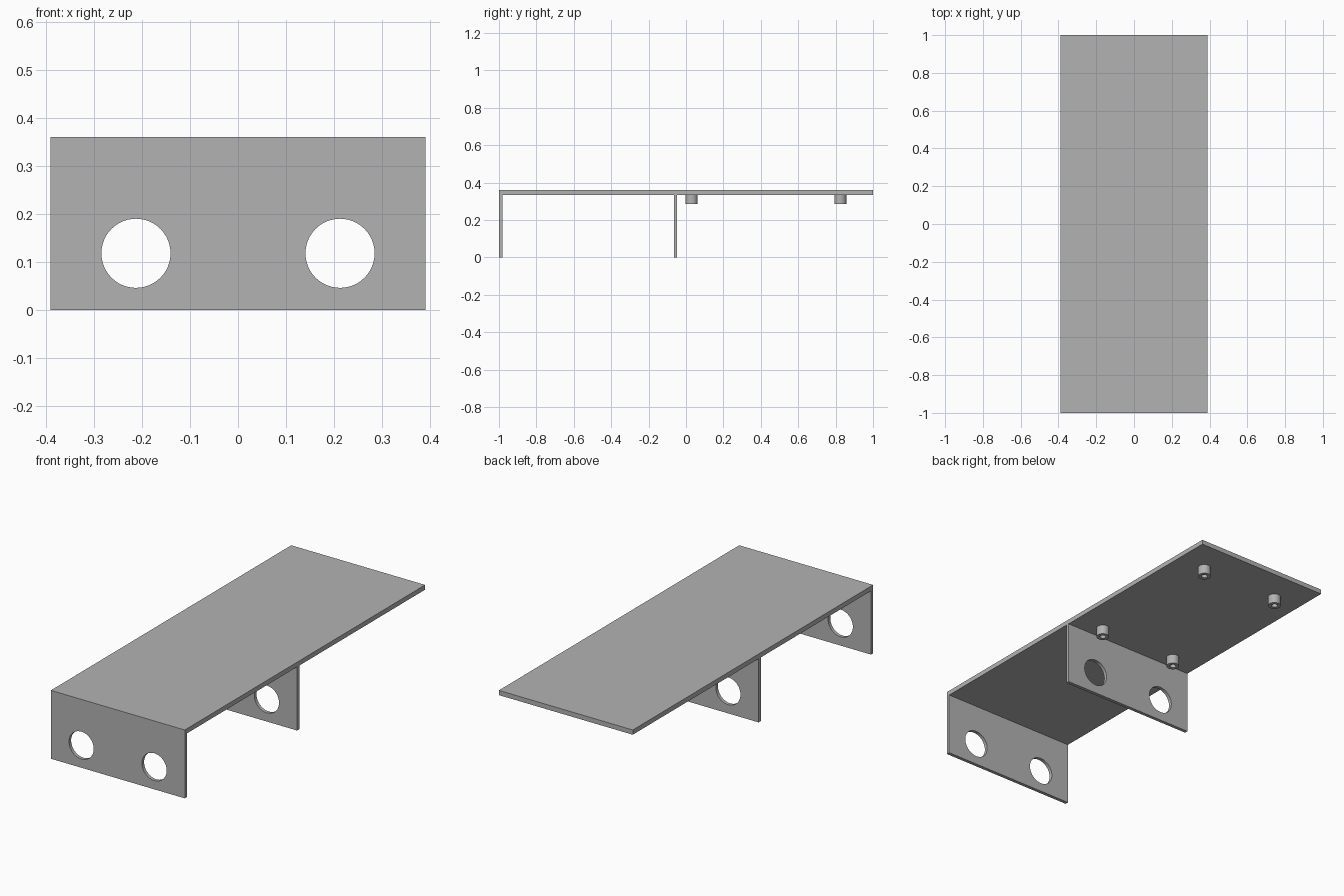
import bpy
from math import cos, sin, pi, radians

cube = bpy.data.objects.get("Cube")
if cube:
    bpy.data.objects.remove(cube, do_unlink=True)

WIDTH, LENGTH, HEIGHT = 0.78, 2.0, 0.36
TOP_T, WALL_T = 0.025, 0.018
UNDER = HEIGHT - TOP_T

grey = bpy.data.materials.new("grey")
grey.use_nodes = True
colour = (0.45, 0.45, 0.45, 1)
grey.diffuse_color = colour
grey.node_tree.nodes["Principled BSDF"].inputs["Base Color"].default_value = colour


def rect(x0, y0, x1, y1):
    return [(x0, y0), (x1, y0), (x1, y1), (x0, y1)]


def circle(x, y, r, n=48):
    return [(x + r * cos(2 * pi * i / n), y + r * sin(2 * pi * i / n)) for i in range(n)]


def extruded(name, outlines, thickness, location, tilt=0):
    """Extrude a flat outline; inner outlines become holes."""
    curve = bpy.data.curves.new(name, "CURVE")
    curve.dimensions = "2D"
    curve.fill_mode = "BOTH"
    curve.extrude = thickness / 2
    for pts in outlines:
        spline = curve.splines.new("POLY")
        spline.points.add(len(pts) - 1)
        for p, (x, y) in zip(spline.points, pts):
            p.co = (x, y, 0, 1)
        spline.use_cyclic_u = True
    source = bpy.data.objects.new(name + "_outline", curve)
    bpy.context.collection.objects.link(source)
    graph = bpy.context.evaluated_depsgraph_get()
    mesh = bpy.data.meshes.new_from_object(source.evaluated_get(graph))
    bpy.data.objects.remove(source, do_unlink=True)
    bpy.data.curves.remove(curve)

    obj = bpy.data.objects.new(name, mesh)
    bpy.context.collection.objects.link(obj)
    obj.location = location
    obj.rotation_euler.x = radians(tilt)
    mesh.materials.clear()
    mesh.materials.append(grey)
    bpy.ops.object.select_all(action="DESELECT")
    obj.select_set(True)
    bpy.context.view_layer.objects.active = obj
    bpy.ops.object.shade_smooth_by_angle(angle=radians(30))
    return obj


# Top shelf, starting behind the front wall so the front face stays seamless
extruded("top_plate", [rect(-WIDTH / 2, -LENGTH / 2 + WALL_T, WIDTH / 2, LENGTH / 2)],
         TOP_T, (0, 0, HEIGHT - TOP_T / 2))

# Upright walls, each with two round openings
for name, front_y, height in (("front_wall", -1.0, HEIGHT), ("middle_wall", -0.065, UNDER)):
    outlines = [rect(-WIDTH / 2, 0, WIDTH / 2, height)]
    outlines += [circle(side * 0.2125, 0.118, 0.072) for side in (-1, 1)]
    extruded(name, outlines, WALL_T, (0, front_y + WALL_T / 2, 0), tilt=90)

# Hollow standoffs under the rear half
for row, y in (("middle", 0.03), ("rear", 0.825)):
    for side, x in (("left", 0.23), ("right", -0.23)):
        extruded(f"{row}_{side}_standoff", [circle(0, 0, 0.032), circle(0, 0, 0.015, 32)],
                 0.05, (x, y, UNDER - 0.025))
